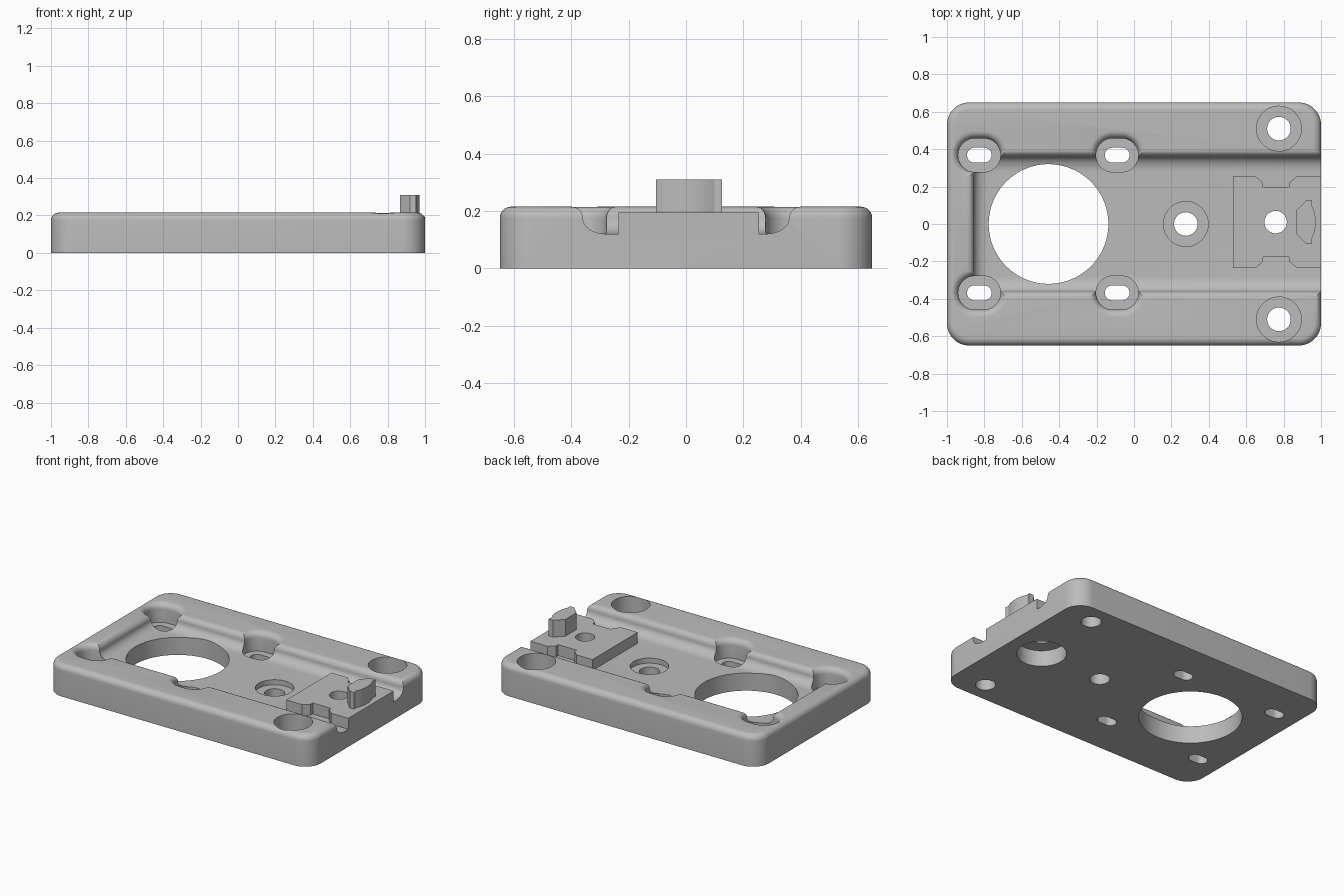
import bpy
import bmesh
from math import sin, cos, pi

cube = bpy.data.objects.get("Cube")
if cube:
    bpy.data.objects.remove(cube, do_unlink=True)

TOP = 0.215      # upper face of the plate
FLOOR = 0.12     # floor of the open channel
SEAT = 0.085     # seat of the screw heads
FILLET = 0.04

grey = bpy.data.materials.new("light grey")
grey.use_nodes = True
colour = (0.5, 0.5, 0.5, 1)
grey.diffuse_color = colour
grey.node_tree.nodes["Principled BSDF"].inputs["Base Color"].default_value = colour


def rounded(cx, cy, hx, hy, r, steps=12):
    """Rounded rectangle outline; becomes a slot or circle as r reaches the half sizes."""
    pts = []
    for k, (sx, sy) in enumerate([(1, 1), (-1, 1), (-1, -1), (1, -1)]):
        for i in range(steps + 1):
            a = (k + i / steps) * pi / 2
            pts.append((cx + sx * (hx - r) + r * cos(a), cy + sy * (hy - r) + r * sin(a)))
    return pts


def loft(name, rings):
    """Closed solid through (outline, height) rings with matching point counts."""
    bm = bmesh.new()
    rows = [[bm.verts.new((x, y, z)) for x, y in outline] for outline, z in rings]
    n = len(rows[0])
    for low, high in zip(rows, rows[1:]):
        for i in range(n):
            j = (i + 1) % n
            bm.faces.new((low[i], low[j], high[j], high[i]))
    bm.faces.new(rows[0][::-1])
    bm.faces.new(rows[-1])
    bmesh.ops.remove_doubles(bm, verts=bm.verts, dist=1e-5)
    bmesh.ops.recalc_face_normals(bm, faces=bm.faces)
    mesh = bpy.data.meshes.new(name)
    bm.to_mesh(mesh)
    bm.free()
    mesh.materials.append(grey)
    obj = bpy.data.objects.new(name, mesh)
    bpy.context.collection.objects.link(obj)
    return obj


def cut(target, cutter):
    """Subtract the cutter and discard it."""
    mod = target.modifiers.new("cut", "BOOLEAN")
    mod.operation = "DIFFERENCE"
    mod.solver = "EXACT"
    mod.object = cutter
    bpy.context.view_layer.objects.active = target
    bpy.ops.object.modifier_apply(modifier=mod.name)
    bpy.data.objects.remove(cutter, do_unlink=True)


def hole(target, cx, cy, r, low, high, half_length=None, flare=False):
    """Round or slotted hole, optionally with a rounded upper rim."""
    hx = half_length or r
    steps = 24 if r > 0.2 else 12
    rings = [(0, low), (0, high)]
    if flare:
        arc = [i / 6 * pi / 2 for i in range(7)]
        rings = [(0, low)] + [(FILLET * (1 - cos(a)), TOP - FILLET + FILLET * sin(a))
                              for a in arc] + [(FILLET, high)]
    cut(target, loft("hole_cutter",
                     [(rounded(cx, cy, hx + d, r + d, r + d, steps), z) for d, z in rings]))


# Base plate with a rounded upper edge
arc = [i / 8 * pi / 2 for i in range(9)]
rings = [(0, 0)] + [(FILLET * (1 - cos(a)), TOP - FILLET + FILLET * sin(a)) for a in arc]
plate = loft("base_plate",
             [(rounded(0, 0, 1 - d, 0.65 - d, 0.12 - d), z) for d, z in rings])

# Channel open at one end: hollow curve at the floor, rounded lip at the top
bowl, lip = 0.08, TOP - FILLET
profile = [(bowl * sin(a), FLOOR + (lip - FLOOR) * (1 - cos(a))) for a in arc]
profile += [(bowl + FILLET * (1 - cos(a)), lip + FILLET * sin(a)) for a in arc[1:]]
profile.append((bowl + FILLET, 0.4))


def channel_outline(d):
    start, end = -0.775 - d, 1.4
    return rounded((start + end) / 2, 0, (end - start) / 2, 0.28 + d, 0.02 + d)


cut(plate, loft("channel_cutter", [(channel_outline(d), z) for d, z in profile]))

# Large opening
hole(plate, -0.457, 0, 0.32, -0.1, 0.4)

# Slotted screw holes with rounded recesses
for x in (-0.827, -0.09):
    for y in (-0.368, 0.368):
        hole(plate, x, y, 0.09, SEAT, 0.4, half_length=0.113, flare=True)
        hole(plate, x, y, 0.04, -0.1, 0.2, half_length=0.066)

# Round counterbored holes
for x, y in [(0.277, 0), (0.775, 0.51), (0.775, -0.51)]:
    hole(plate, x, y, 0.12, SEAT, 0.4)
    hole(plate, x, y, 0.063, -0.1, 0.2)

# Recess under the clamp block
MID = 0.01
hole(plate, 0.757, MID, 0.155, -0.1, 0.11)
hole(plate, 0.757, MID, 0.06, 0.05, 0.3)

# Clamp block with a tapered notch on each side
half = [(0.53, 0.245), (0.65, 0.245), (0.69, 0.21), (0.69, 0.187),
        (0.83, 0.187), (0.83, 0.21), (0.87, 0.245), (1, 0.245)]
outline = [(x, MID + y) for x, y in half] + [(x, MID - y) for x, y in reversed(half)]
block = loft("clamp_block", [(outline, FLOOR - 0.005), (outline, 0.195)])
hole(block, 0.757, MID, 0.06, 0.05, 0.3)

# Post with a bowed outer face
half = [(0.865, 0.06), (0.92, 0.115), (0.953, 0.115), (0.95, 0.09),
        (0.963, 0.06), (0.971, 0.02)]
outline = [(x, MID + y) for x, y in half] + [(x, MID - y) for x, y in reversed(half)]
post = loft("post", [(outline, 0.19), (outline, 0.31)])

# Smooth the curves and keep the edges sharp
for obj in (plate, block, post):
    bpy.ops.object.select_all(action="DESELECT")
    obj.select_set(True)
    bpy.context.view_layer.objects.active = obj
    bpy.ops.object.shade_smooth_by_angle(angle=pi / 6)
